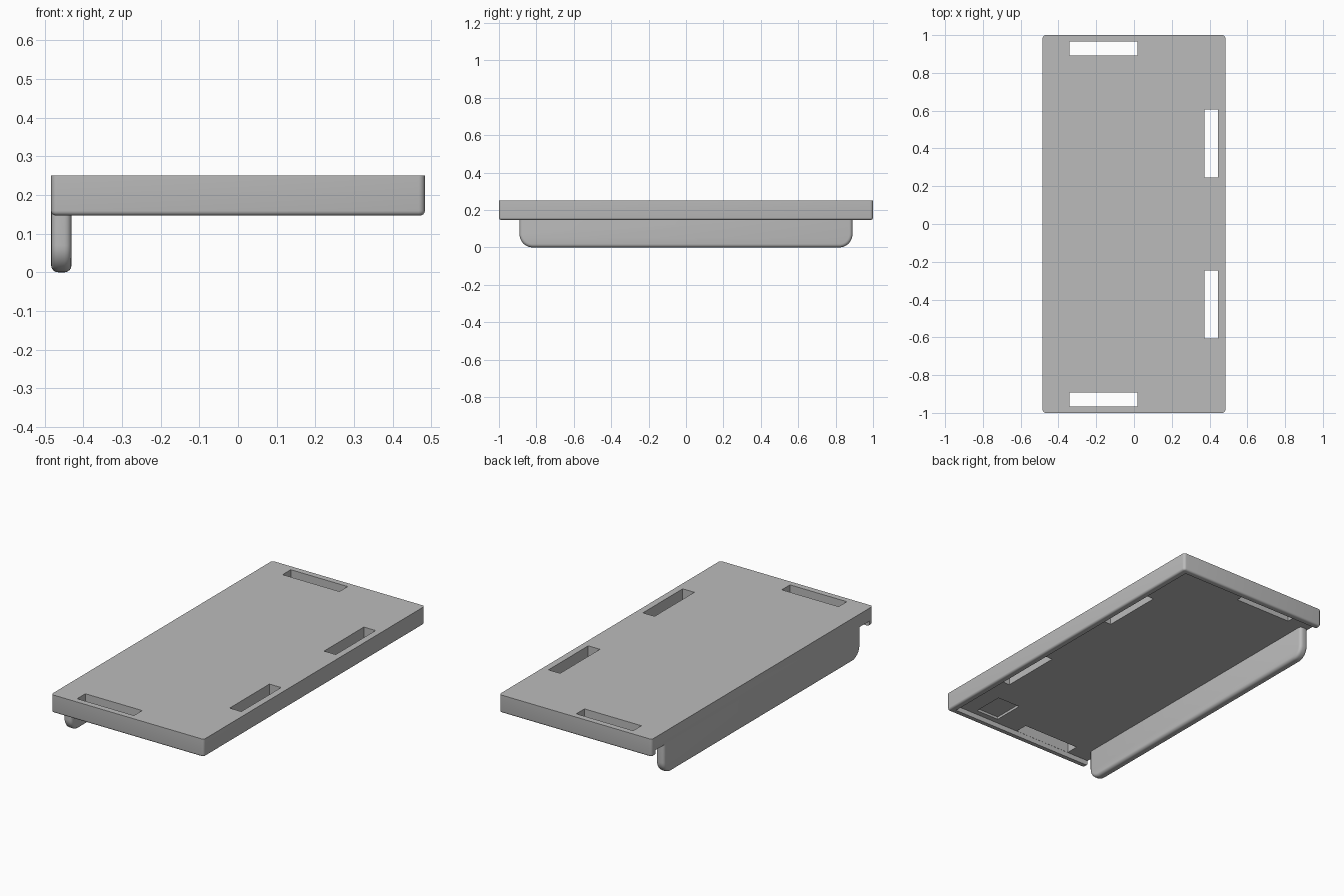
import bpy, bmesh
from mathutils import Matrix, Vector

if "Cube" in bpy.data.objects:
    bpy.data.objects.remove(bpy.data.objects["Cube"])

grey = bpy.data.materials.new("plain grey")
grey.diffuse_color = (0.5, 0.5, 0.5, 1)
grey.use_nodes = True
grey.node_tree.nodes["Principled BSDF"].inputs["Base Color"].default_value = grey.diffuse_color


def box(name, x0, x1, y0, y1, z0, z1):
    bm = bmesh.new()
    size = Matrix.Diagonal((x1 - x0, y1 - y0, z1 - z0, 1))
    centre = Matrix.Translation(((x0 + x1) / 2, (y0 + y1) / 2, (z0 + z1) / 2))
    bmesh.ops.create_cube(bm, size=1, matrix=centre @ size)
    return name, bm


def bevel(bm, rule, radius, segments):
    edges = [e for e in bm.edges if rule(*(v.co for v in e.verts))]
    bmesh.ops.bevel(bm, geom=edges, offset=radius, segments=segments,
                    profile=0.5, affect='EDGES', clamp_overlap=True)


def finish(name, bm):
    bmesh.ops.recalc_face_normals(bm, faces=bm.faces[:])
    mesh = bpy.data.meshes.new(name)
    bm.to_mesh(mesh)
    bm.free()
    mesh.materials.append(grey)
    ob = bpy.data.objects.new(name, mesh)
    bpy.context.collection.objects.link(ob)
    return ob


def smooth(ob):
    bpy.ops.object.select_all(action='DESELECT')
    ob.select_set(True)
    bpy.context.view_layer.objects.active = ob
    bpy.ops.object.shade_smooth_by_angle(angle=0.6)


X, TOP, RIM, FLOOR = 0.4835, 0.25, 0.147, 0.176

# Cover panel: rounded corners and lower rim, sharp top edge
name, bm = box("cover_panel", -X, X, -1, 1, RIM, TOP)
bevel(bm, lambda a, b: abs(a.z - b.z) > 0.05, 0.016, 5)
bevel(bm, lambda a, b: max(a.z, b.z) < RIM + 1e-4, 0.012, 4)
panel = finish(name, bm)

# Cutters: hollow underside (open to the lip side), slots, small pocket
cuts = [("underside_cutter", -0.6, 0.447, -0.967, 0.967, 0.05, FLOOR),
        ("pocket_cutter", 0.18, 0.325, -0.935, -0.755, 0.1, FLOOR + 0.014)]
for s in (-1, 1):
    ya, yb = sorted((s * 0.892, s * 0.966))
    cuts.append(("end_slot_cutter", -0.342, 0.018, ya, yb, 0.1, 0.3))
    ya, yb = sorted((s * 0.247, s * 0.607))
    cuts.append(("side_slot_cutter", 0.372, 0.446, ya, yb, 0.1, 0.3))
for c in cuts:
    cutter = finish(*box(*c))
    cutter.hide_render = True
    cutter.hide_set(True)
    mod = panel.modifiers.new(c[0], 'BOOLEAN')
    mod.operation, mod.solver, mod.object = 'DIFFERENCE', 'EXACT', cutter
bpy.context.view_layer.update()
cut_mesh = bpy.data.meshes.new_from_object(
    panel.evaluated_get(bpy.context.evaluated_depsgraph_get()))
panel.modifiers.clear()
panel.data = cut_mesh
smooth(panel)

# Hanging lip: big rounded lower corners, softened edges
name, bm = box("hanging_lip", -X, -0.431, -0.89, 0.89, 0, FLOOR + 0.002)
bevel(bm, lambda a, b: max(a.z, b.z) < 1e-4 and abs(a.x - b.x) > 0.03, 0.07, 10)
bevel(bm, lambda a, b: abs(a.x - b.x) < 1e-4 and min(a.z, b.z) < FLOOR, 0.018, 4)
smooth(finish(name, bm))
